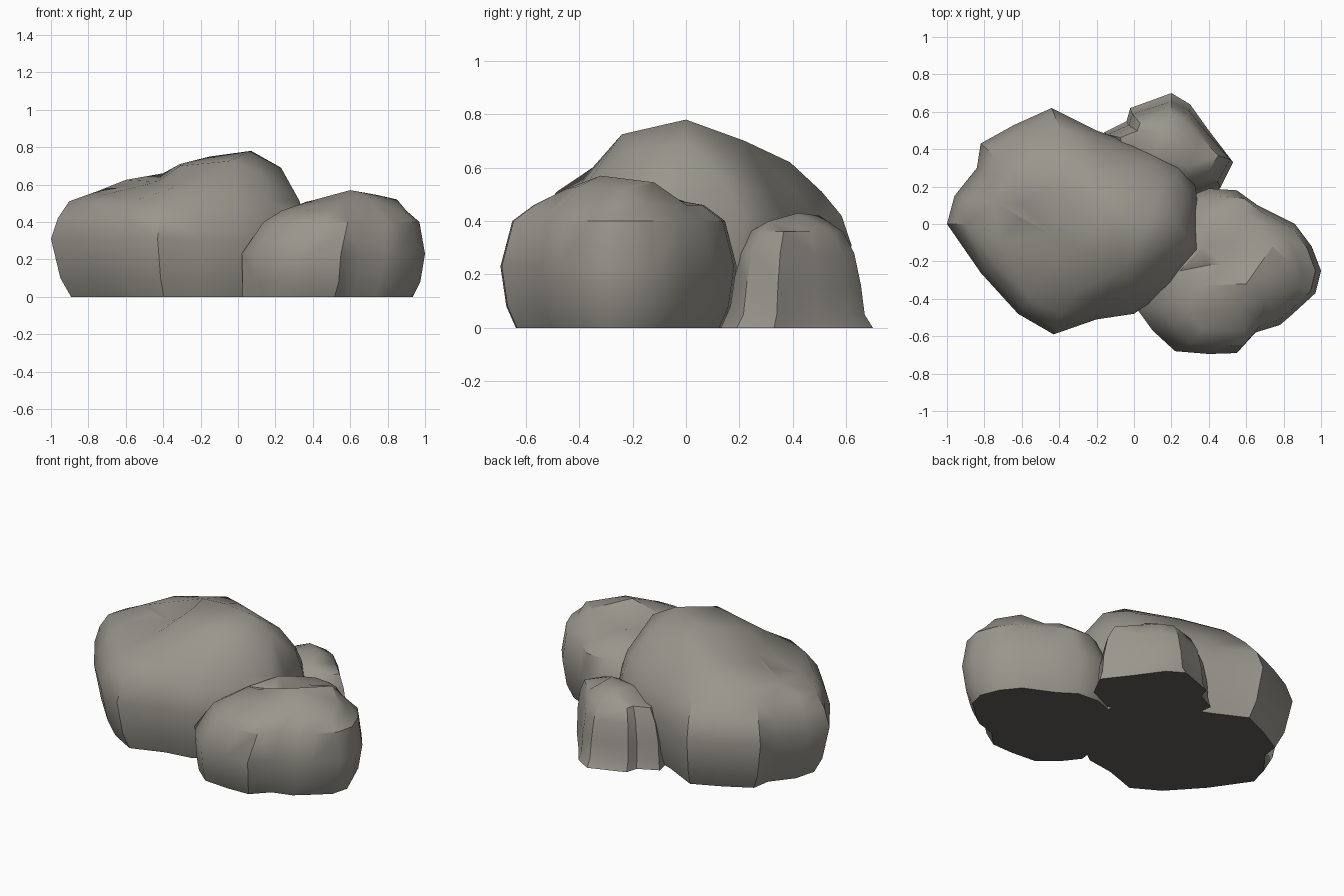
import bpy, bmesh, math
from mathutils import Vector

if "Cube" in bpy.data.objects:
    bpy.data.objects.remove(bpy.data.objects["Cube"])


def material(name, r, g, b):
    m = bpy.data.materials.new(name)
    m.diffuse_color = (r, g, b, 1)
    m.use_nodes = True
    m.node_tree.nodes["Principled BSDF"].inputs["Base Color"].default_value = m.diffuse_color
    return m


stone = material("stone", 0.32, 0.305, 0.265)
underside = material("stone_underside", 0.125, 0.12, 0.107)


def boulder(name, center, outline, levels, tops):
    """Rock skin: plan outline scaled at several heights, capped by a few top points."""
    c = Vector((center[0], center[1], 0.2))
    pts = [Vector((c.x, c.y, 0))]
    for z, sx, sy, dx in levels:
        for x, y in outline:
            pts.append(Vector((c.x + dx + (x - c.x) * sx, c.y + (y - c.y) * sy, z)))
    pts += [Vector(p) for p in tops]
    # triangulate on a sphere around the centre, then move points back
    bm = bmesh.new()
    place = {}
    for p in pts:
        v = bm.verts.new((p - c).normalized())
        place[v] = p
    bmesh.ops.convex_hull(bm, input=bm.verts[:], use_existing_faces=False)
    for v in bm.verts:
        v.co = place[v]
    bmesh.ops.recalc_face_normals(bm, faces=bm.faces[:])
    # merge the flat underside and give it the darker stone
    bmesh.ops.dissolve_limit(bm, angle_limit=math.radians(1), verts=bm.verts[:], edges=bm.edges[:])
    bm.normal_update()
    for f in bm.faces:
        f.material_index = 1 if f.normal.z < -0.95 else 0
    me = bpy.data.meshes.new(name)
    bm.to_mesh(me)
    bm.free()
    me.materials.append(stone)
    me.materials.append(underside)
    ob = bpy.data.objects.new(name, me)
    bpy.context.collection.objects.link(ob)
    bpy.ops.object.select_all(action='DESELECT')
    ob.select_set(True)
    bpy.context.view_layer.objects.active = ob
    bpy.ops.object.shade_smooth_by_angle(angle=math.radians(38))
    return ob


# Large boulder with a stepped crest
boulder("large_boulder", (-0.33, 0),
        [(-1, 0), (-.96, .15), (-.84, .3), (-.82, .43), (-.64, .53), (-.44, .62),
         (-.2, .5), (.1, .39), (.25, .31), (.33, .2), (.35, 0), (.37, -.16),
         (.2, -.34), (0, -.48), (-.2, -.51), (-.43, -.59), (-.62, -.48), (-.82, -.26)],
        [(0, .87, .87, .02), (.1, .94, .94, .01), (.31, 1, 1, 0),
         (.42, .96, .94, .01), (.51, .9, .82, .03)],
        [(-.75, .12, .565), (-.6, .1, .625), (-.31, 0, .71),
         (-.31, -.13, .7), (-.43, -.06, .615), (-.43, -.18, .59), (-.72, -.09, .545),
         (-.6, .03, .585), (-.3, -.35, .6), (-.05, -.24, .725), (.07, 0, .78),
         (-.15, .08, .75), (-.15, .22, .7), (-.4, .22, .66), (-.35, .39, .62),
         (.23, 0, .69), (.15, .2, .63), (.12, -.22, .66), (-.65, .3, .58)])

# Medium boulder at the front right
boulder("medium_boulder", (0.5, -0.25),
        [(.02, -.46), (.04, -.25), (.15, .02), (.3, .15), (.4, .19), (.55, .18),
         (.66, .1), (.86, 0), (.95, -.12), (1, -.25), (.97, -.37), (.85, -.48),
         (.78, -.54), (.65, -.58), (.55, -.69), (.4, -.695), (.22, -.68), (.1, -.57)],
        [(0, .93, .87, -.03), (.08, .97, .95, -.01), (.23, 1, 1, 0),
         (.4, .85, .9, .045), (.46, .68, .72, .06)],
        [(.6, -.32, .57), (.74, -.12, .545), (.36, -.33, .505), (.4, -.22, .47),
         (.37, -.12, .51), (.54, -.08, .485), (.85, -.22, .52), (.56, -.45, .52),
         (.7, -.4, .53), (.48, -.22, .475)])

# Small boulder at the back
boulder("small_boulder", (0.2, 0.42),
        [(-.16, .49), (-.04, .55), (-.02, .62), (.2, .7), (.3, .64), (.4, .5),
         (.53, .33), (.46, .19), (.3, .12), (0, .15), (-.12, .3)],
        [(0, 1, 1, 0), (.05, .97, .89, 0), (.16, .95, .84, 0),
         (.28, .88, .75, 0), (.36, .76, .6, 0)],
        [(.15, .5, .42), (.26, .42, .43), (.1, .36, .41), (.3, .31, .4)])
